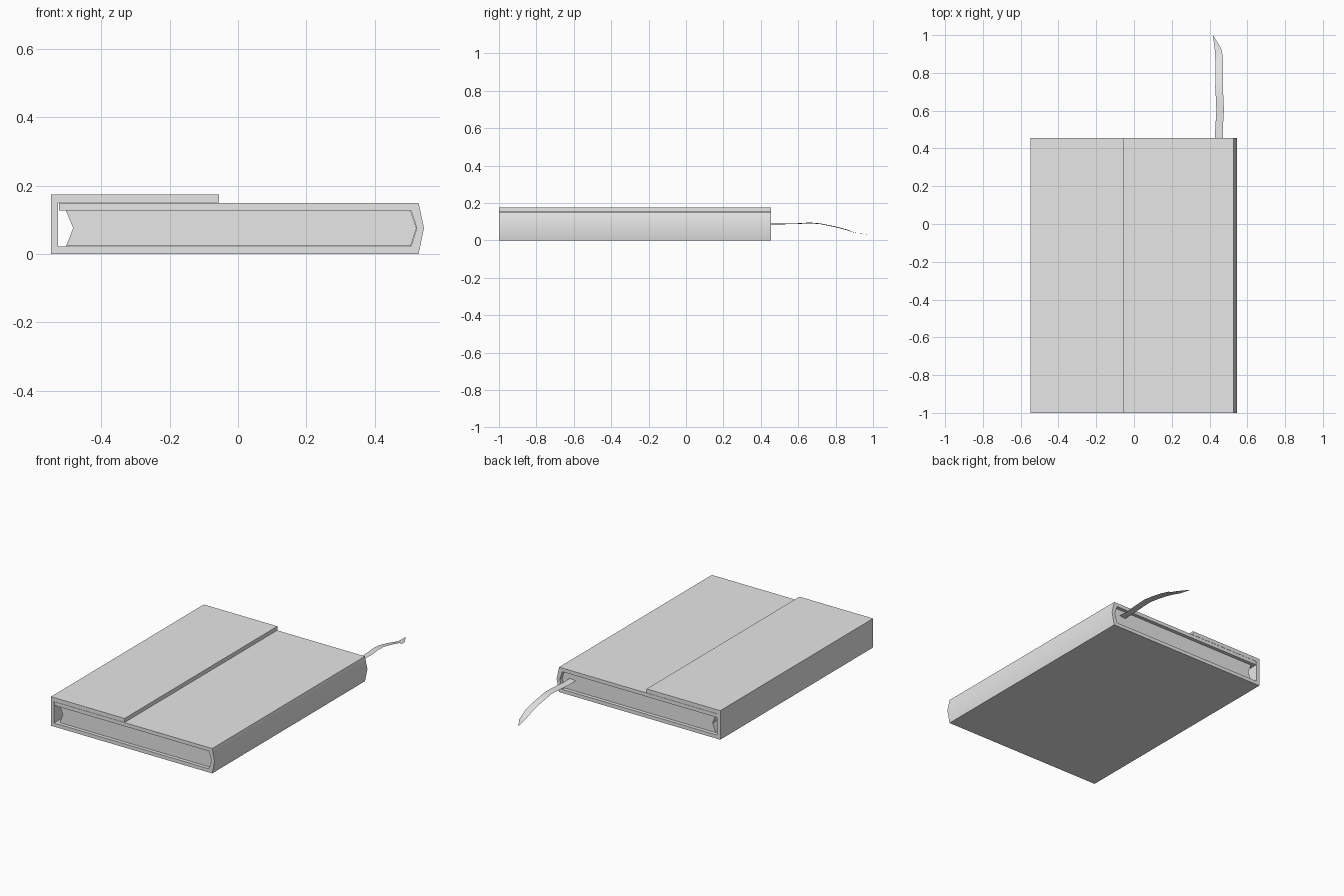
import bpy
import bmesh
import math

cube = bpy.data.objects.get("Cube")
if cube:
    bpy.data.objects.remove(cube, do_unlink=True)

# One plain grey for the whole book
grey = bpy.data.materials.new("light grey")
grey.use_nodes = True
grey.diffuse_color = (0.8, 0.8, 0.8, 1)
grey.node_tree.nodes["Principled BSDF"].inputs["Base Color"].default_value = (0.8, 0.8, 0.8, 1)


def add_object(name, bm):
    """Turn a bmesh into a smooth object with sharp corners kept."""
    bmesh.ops.recalc_face_normals(bm, faces=bm.faces)
    mesh = bpy.data.meshes.new(name)
    bm.to_mesh(mesh)
    bm.free()
    mesh.materials.append(grey)
    obj = bpy.data.objects.new(name, mesh)
    bpy.context.collection.objects.link(obj)
    mesh.shade_smooth()
    mesh.set_sharp_from_angle(angle=math.radians(30))
    return obj


def extrude_profile(name, profile, y0, y1):
    """Extrude an x-z outline along y."""
    bm = bmesh.new()
    face = bm.faces.new([bm.verts.new((x, y0, z)) for x, z in profile])
    new = bmesh.ops.extrude_face_region(bm, geom=[face])["geom"]
    verts = [v for v in new if isinstance(v, bmesh.types.BMVert)]
    bmesh.ops.translate(bm, verts=verts, vec=(0, y1 - y0, 0))
    if face.is_valid and not any(face in e.link_faces for e in face.edges):
        bm.faces.new(face.verts)
    return add_object(name, bm)


FRONT, BACK, INSET = -1.0, 0.455, 0.02

# Cover: front board, bent spine, back board, fore-edge wall and folded flap
cover = [(-0.524, 0.15), (0.528, 0.15), (0.544, 0.076), (0.528, 0),
         (-0.547, 0), (-0.547, 0.175), (-0.056, 0.175), (-0.056, 0.151),
         (-0.526, 0.151), (-0.526, 0.022), (0.506, 0.022), (0.523, 0.076),
         (0.506, 0.128), (-0.524, 0.128)]
extrude_profile("cover", cover, FRONT, BACK)

# Page block with a notched fore edge and a pointed spine side
pages = [(-0.503, 0.023), (-0.482, 0.076), (-0.503, 0.127),
         (0.505, 0.127), (0.522, 0.076), (0.505, 0.023)]
extrude_profile("pages", pages, FRONT + INSET, BACK - INSET)

# Bookmark ribbon: rows of left x, y, z, with a slanted cut at the tip
path = [(0.43, 0.38, 0.086), (0.43, 0.5, 0.086), (0.436, 0.6, 0.088),
        (0.434, 0.66, 0.092), (0.43, 0.72, 0.087), (0.431, 0.79, 0.073),
        (0.431, 0.86, 0.055), (0.428, 0.92, 0.038), (0.418, 1.0, 0.03)]
WIDTH = 0.04
bm = bmesh.new()
rows = []
for i, (x, y, z) in enumerate(path):
    tip = i == len(path) - 1
    right = (0.461, 0.93, 0.036) if tip else (x + WIDTH, min(y, 0.9), z + 0.004)
    rows.append((bm.verts.new((x, y, z)), bm.verts.new(right)))
for a, b in zip(rows, rows[1:]):
    bm.faces.new((a[0], a[1], b[1], b[0]))
ribbon = add_object("bookmark_ribbon", bm)
if ribbon.data.polygons[0].normal.z < 0:
    ribbon.data.flip_normals()
